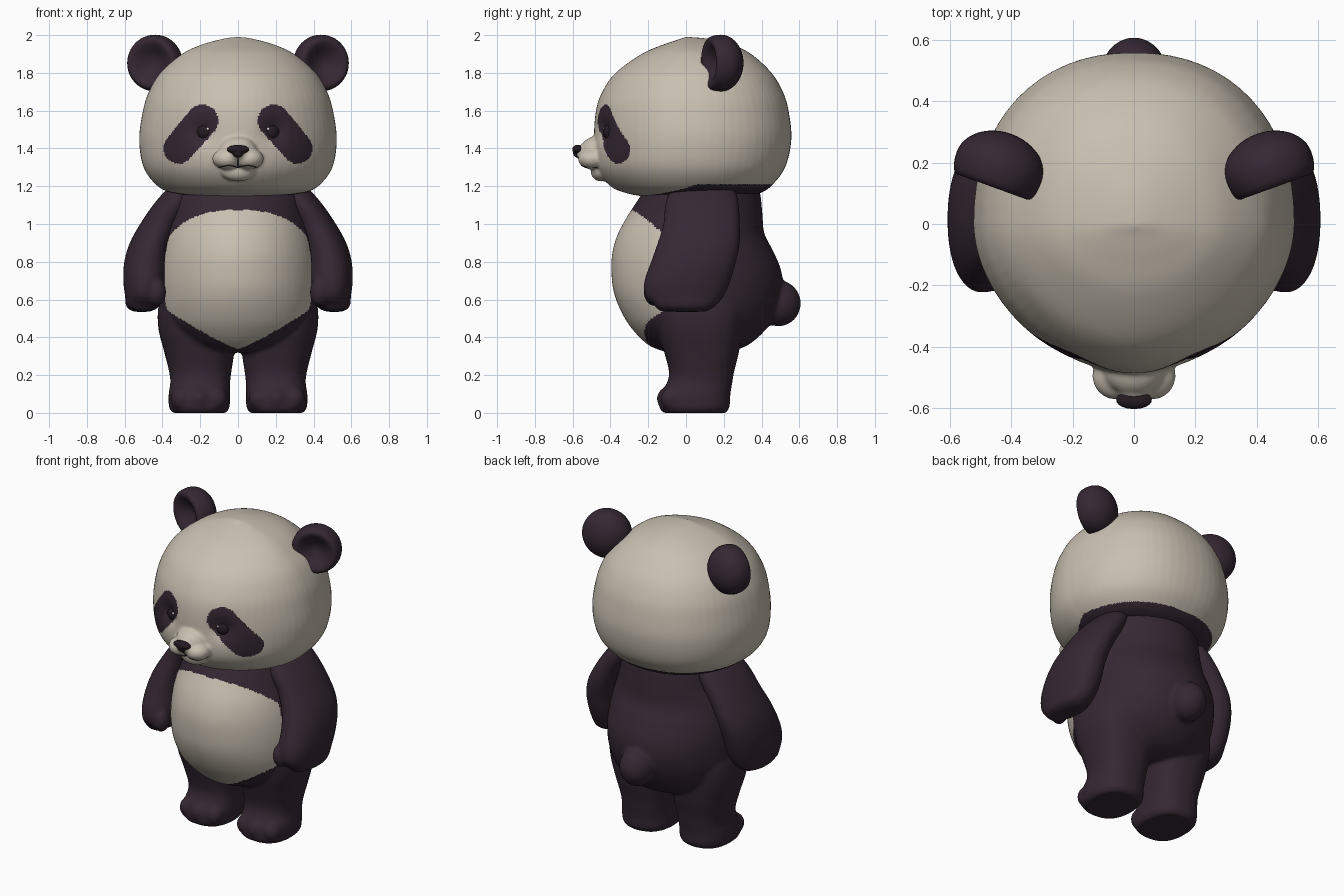
import bpy
import bmesh
from math import sin, cos, pi, exp, radians
from mathutils import Matrix, Vector

if "Cube" in bpy.data.objects:
    bpy.data.objects.remove(bpy.data.objects["Cube"])


def material(name, colour):
    mat = bpy.data.materials.new(name)
    mat.use_nodes = True
    mat.diffuse_color = (*colour, 1)
    mat.node_tree.nodes["Principled BSDF"].inputs["Base Color"].default_value = (*colour, 1)
    return mat


CREAM = material("cream fur", (0.58, 0.525, 0.44))
DARK = material("dark fur", (0.036, 0.021, 0.034))
BLACK = material("nose and eye black", (0.018, 0.011, 0.016))
WHITE = material("eye highlight", (0.85, 0.85, 0.85))
SIDES = (("left", 1), ("right", -1))


def finish(bm, name, mats):
    bmesh.ops.recalc_face_normals(bm, faces=bm.faces)
    mesh = bpy.data.meshes.new(name)
    bm.to_mesh(mesh)
    bm.free()
    mesh.shade_smooth()
    for mat in mats:
        mesh.materials.append(mat)
    obj = bpy.data.objects.new(name, mesh)
    bpy.context.collection.objects.link(obj)
    return obj


def ball(bm, centre, radii, segments=32):
    place = Matrix.Translation(centre) @ Matrix.Diagonal((*radii, 1))
    return bmesh.ops.create_uvsphere(bm, u_segments=segments, v_segments=segments // 2,
                                     radius=1, matrix=place)["verts"]


def spline(a, b, c, d, t):
    return b + 0.5 * t * (c - a + t * (2 * a - 5 * b + 4 * c - d + t * (3 * (b - c) + d - a)))


def power(value, exponent):
    return (1 if value > 0 else -1) * abs(value) ** exponent


def loft(bm, rings, side=1, mid=None, front_n=2.0, back_n=2.0, segments=64, steps=6):
    """Skin smoothly interpolated rings: (height, centre x, half width, front y, back y)."""
    padded = [rings[0], *rings, rings[-1]]
    dense = [[spline(*p, k / steps) for p in zip(*padded[i:i + 4])]
             for i in range(len(rings) - 1) for k in range(steps)] + [rings[-1]]
    loops = []
    for z, cx, rx, front, back in dense:
        m = (front + back) / 2 if mid is None else mid
        loop = []
        for i in range(segments):
            a = 2 * pi * i / segments
            n = back_n if sin(a) > 0 else front_n
            depth = back - m if sin(a) > 0 else m - front
            x = cx + rx * power(cos(a), 2 / n)
            loop.append(bm.verts.new((x * side, m + depth * power(sin(a), 2 / n), z)))
        loops.append(loop)
    for low, high in zip(loops, loops[1:]):
        for i in range(segments):
            j = (i + 1) % segments
            bm.faces.new((low[i], low[j], high[j], high[i]))
    bm.faces.new(loops[0][::-1])
    bm.faces.new(loops[-1])


def sculpt(bm, name, mats, voxel, smoothing):
    """Fuse overlapping volumes into one soft skin."""
    obj = finish(bm, name, [])
    fuse = obj.modifiers.new("fuse", 'REMESH')
    fuse.mode = 'VOXEL'
    fuse.voxel_size = voxel
    soft = obj.modifiers.new("soften", 'SMOOTH')
    soft.iterations = smoothing
    graph = bpy.context.evaluated_depsgraph_get()
    mesh = bpy.data.meshes.new_from_object(obj.evaluated_get(graph))
    obj.modifiers.clear()
    obj.data = mesh
    mesh.name = name
    mesh.materials.clear()
    for mat in mats:
        mesh.materials.append(mat)
    mesh.shade_smooth()
    return obj


def paint(obj, rule):
    for face in obj.data.polygons:
        face.material_index = int(rule(face.center))


# Torso, legs, feet and tail
bm = bmesh.new()
loft(bm, [(.32, 0, .12, -.10, .22), (.36, 0, .27, -.20, .33), (.45, 0, .375, -.29, .43),
          (.55, 0, .41, -.35, .485), (.65, 0, .42, -.385, .51), (.75, 0, .42, -.395, .505),
          (.85, 0, .41, -.39, .465), (.95, 0, .39, -.36, .415), (1.05, 0, .36, -.305, .405),
          (1.15, 0, .345, -.24, .395), (1.22, 0, .33, -.2, .38)], mid=0.05, front_n=1.95)
for _, s in SIDES:
    loft(bm, [(0, .205, .14, -.12, .21), (.03, .205, .16, -.14, .23), (.1, .205, .162, -.135, .235),
              (.16, .2, .158, -.1, .245), (.22, .2, .165, -.09, .255), (.32, .205, .185, -.115, .28),
              (.45, .215, .207, -.15, .3), (.57, .22, .2, -.16, .31), (.68, .22, .16, -.1, .27)],
         side=s, front_n=2.4, back_n=2.4)
    for k in (-1, 0, 1):
        ball(bm, (s * (.205 + .09 * k), -.09 + .02 * abs(k), .075), (.06, .065, .065))
ball(bm, (0, .49, .58), (.108, .118, .122))
body = sculpt(bm, "body", [DARK, CREAM], 0.011, 8)


def on_belly(c):
    x = min(abs(c.x) / 0.42, 1)
    top = 0.72 + 0.355 * (1 - x ** 2.4) ** (1 / 2.4)
    bottom = 0.34 + 0.66 * abs(c.x) ** 1.2
    return x < 1 and c.y < -0.1 and bottom < c.z < top


paint(body, on_belly)

# Arms with mitten hands
for label, s in SIDES:
    bm = bmesh.new()
    loft(bm, [(.535, .51, .04, -.07, .08), (.56, .505, .085, -.15, .15), (.62, .495, .103, -.215, .2),
              (.7, .49, .117, -.22, .235), (.8, .485, .117, -.185, .265), (.9, .46, .113, -.15, .285),
              (1, .41, .108, -.12, .285), (1.1, .345, .105, -.11, .28), (1.18, .29, .09, -.08, .26),
              (1.23, .26, .05, -.02, .2)], side=s, front_n=2.2, back_n=2.2)
    ball(bm, (s * .43, -.17, .64), (.05, .055, .075))
    for k in range(3):
        ball(bm, (s * .505, -.11 + .1 * k, .585), (.075, .06, .05))
    sculpt(bm, label + "_arm", [DARK], 0.011, 8)

# Head with muzzle and chin
bm = bmesh.new()
loft(bm, [(1.148, 0, .24, -.24, .33), (1.162, 0, .34, -.31, .39), (1.2, 0, .425, -.4, .45),
          (1.3, 0, .5, -.475, .525), (1.45, 0, .523, -.487, .558), (1.6, 0, .503, -.477, .543),
          (1.7, 0, .472, -.443, .513), (1.8, 0, .412, -.373, .453), (1.9, 0, .297, -.235, .345),
          (1.95, 0, .19, -.12, .24), (1.98, 0, .08, -.03, .12), (1.989, 0, .02, -.01, .03)],
     mid=0, front_n=1.85, back_n=2.2)
ball(bm, (0, -.47, 1.39), (.1, .09, .075))
ball(bm, (0, -.535, 1.38), (.055, .055, .042))
ball(bm, (0, -.45, 1.28), (.09, .055, .055))
for _, s in SIDES:
    ball(bm, (s * .058, -.495, 1.345), (.078, .077, .056))
head = sculpt(bm, "head", [CREAM, DARK], 0.009, 6)
for v in head.data.vertices:
    if v.co.y < 0:
        d = (abs(v.co.x) - .19) ** 2 + (v.co.z - 1.49) ** 2
        v.co.y += 0.03 * exp(-d / 0.004)


def on_dark_fur(c):
    # Slanted eye patches and the collar under the head
    a, b = Vector((.19, 1.545)), Vector((.315, 1.4))
    p = Vector((abs(c.x), c.z))
    t = max(0, min(1, (p - a).dot(b - a) / (b - a).length_squared))
    patch = c.y < -.1 and (p - a.lerp(b, t)).length < .086 - .006 * t
    collar = c.z < 1.21 and (c.x / .44) ** 2 + ((c.y - .12) / .34) ** 2 < 1
    return patch or collar


paint(head, on_dark_fur)
bpy.context.view_layer.update()


def face_point(x, z):
    return head.ray_cast(Vector((x, -2, z)), Vector((0, 1, 0)))[1]


# Cupped ears
for label, s in SIDES:
    bm = bmesh.new()
    for v in ball(bm, (0, 0, 0), (1, 1, 1), 48):
        if v.co.y < 0:
            v.co.y *= 0.1 + 1.4 * (v.co.x ** 2 + v.co.z ** 2)
    place = (Matrix.Translation((s * .438, .185, 1.852)) @ Matrix.Rotation(radians(20 * s), 4, 'Z')
             @ Matrix.Diagonal((.148, .115, .15, 1)))
    bm.transform(place)
    finish(bm, label + "_ear", [DARK])

# Eyes with small highlights
for label, s in SIDES:
    spot = face_point(s * .172, 1.487)
    bm = bmesh.new()
    ball(bm, spot + Vector((0, .026, 0)), (.046, .042, .046))
    finish(bm, label + "_eye", [BLACK])
    bm = bmesh.new()
    ball(bm, spot + Vector((-s * .012, -.01, .016)), (.008, .006, .008), 12)
    finish(bm, label + "_eye_highlight", [WHITE])

# Nose
bm = bmesh.new()
ball(bm, (0, -.573, 1.395), (.06, .03, .024))
ball(bm, (0, -.572, 1.375), (.03, .026, .024))
sculpt(bm, "nose", [BLACK], 0.005, 4)


# Mouth lines laid on the muzzle
def line(name, points):
    curve = bpy.data.curves.new(name, 'CURVE')
    curve.dimensions = '3D'
    curve.bevel_depth = 0.003
    path = curve.splines.new('POLY')
    path.points.add(len(points) - 1)
    for knot, (x, z) in zip(path.points, points):
        knot.co = (*face_point(x, z), 1)
    curve.materials.append(DARK)
    bpy.context.collection.objects.link(bpy.data.objects.new(name, curve))


line("mouth", [(x / 100, 1.298 + 0.012 * abs(sin(x * pi / 10))) for x in range(-10, 11)])
line("lip_groove", [(0, 1.3 + 0.006 * k) for k in range(11)])
